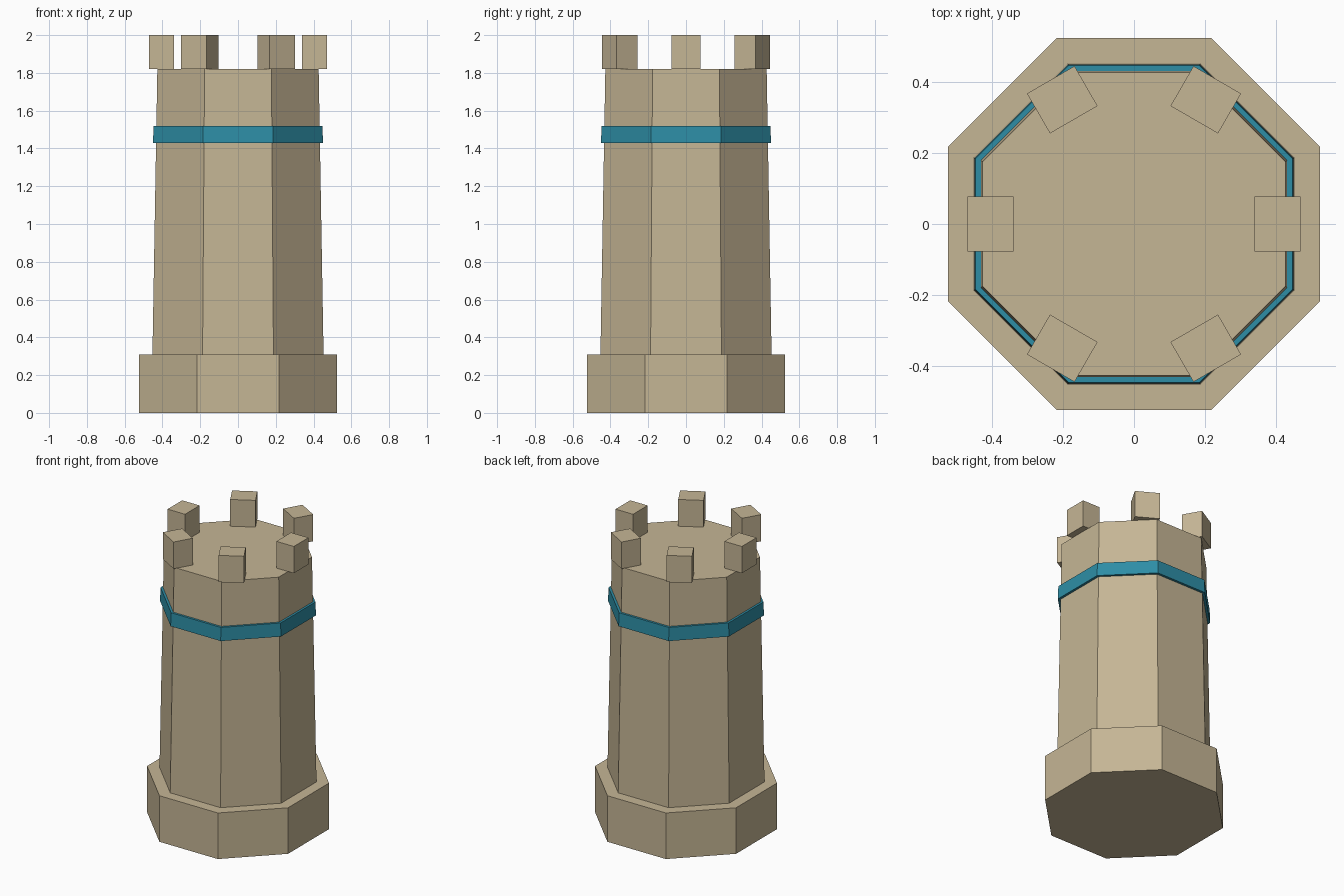
import bpy
from math import cos, sin, pi, radians

cube = bpy.data.objects.get("Cube")
if cube:
    bpy.data.objects.remove(cube, do_unlink=True)


def make_material(name, color):
    mat = bpy.data.materials.new(name)
    mat.use_nodes = True
    mat.diffuse_color = color
    mat.node_tree.nodes["Principled BSDF"].inputs["Base Color"].default_value = color
    return mat


stone = make_material("sandstone", (0.56, 0.465, 0.30, 1))
teal = make_material("teal_trim", (0.027, 0.27, 0.38, 1))


def octagon(name, z0, z1, apothem0, apothem1, mat):
    """Eight-sided solid with flat sides facing the axes."""
    k = 1 / cos(pi / 8)
    bpy.ops.mesh.primitive_cone_add(
        vertices=8, radius1=apothem0 * k, radius2=apothem1 * k,
        depth=z1 - z0, location=(0, 0, (z0 + z1) / 2))
    obj = bpy.context.object
    obj.name = name
    # Turn the mesh so a flat side, not a corner, faces the front
    for v in obj.data.vertices:
        x, y = v.co.x, v.co.y
        v.co.x = x * cos(pi / 8) - y * sin(pi / 8)
        v.co.y = x * sin(pi / 8) + y * cos(pi / 8)
    obj.data.materials.append(mat)
    return obj


# Plinth, tapered shaft and coloured band
octagon("base_plinth", 0, 0.31, 0.525, 0.525, stone)
octagon("tower_shaft", 0.31, 1.82, 0.453, 0.427, stone)
octagon("trim_band", 1.43, 1.52, 0.45, 0.447, teal)

# Ring of six battlement blocks
for i in range(6):
    angle = radians(60 * i)
    bpy.ops.mesh.primitive_cube_add(
        size=1, location=(0.405 * cos(angle), 0.405 * sin(angle), 1.91),
        rotation=(0, 0, angle))
    block = bpy.context.object
    block.name = f"battlement_{i + 1}"
    block.scale = (0.13, 0.155, 0.18)
    block.data.materials.append(stone)
